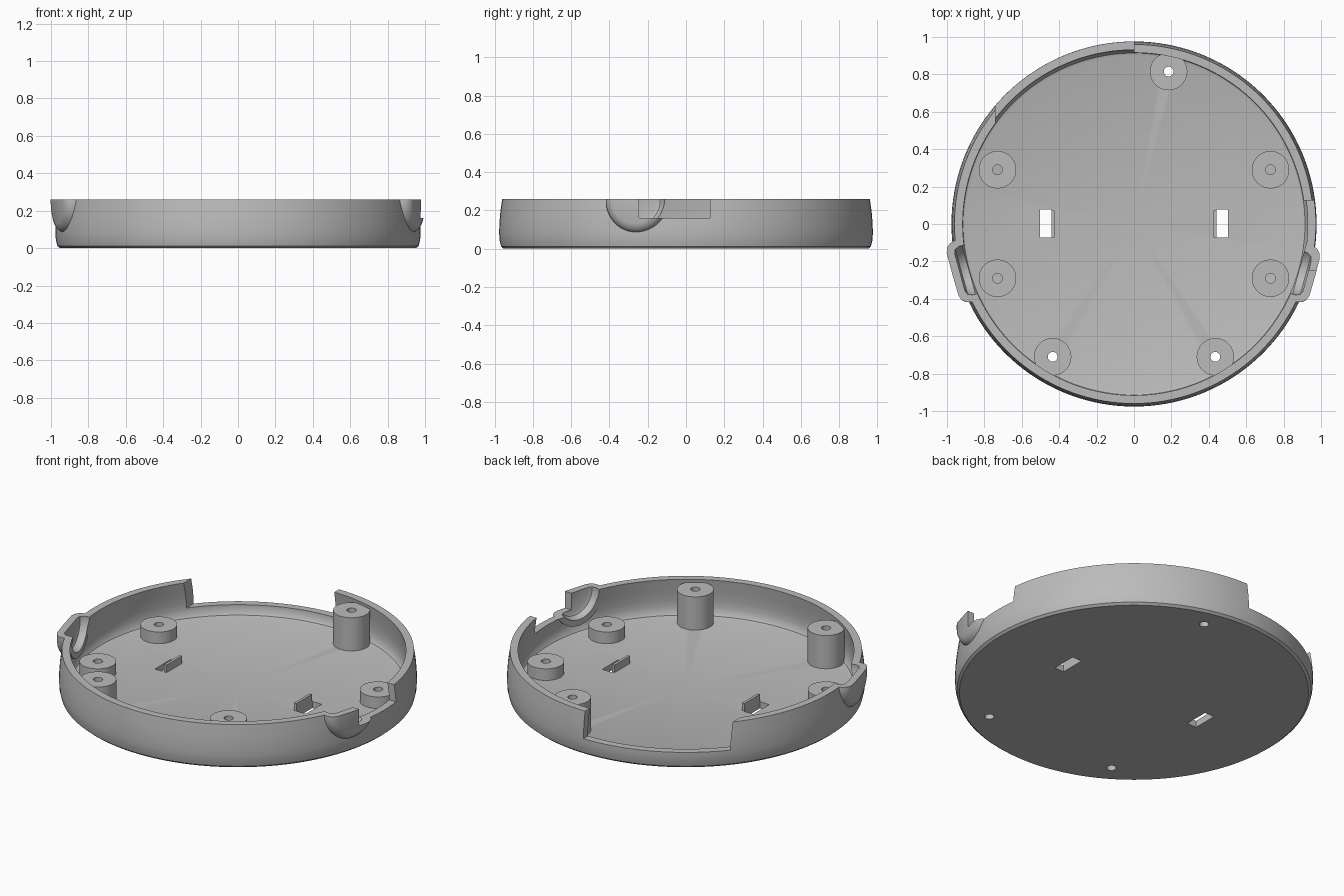
import bpy
import bmesh
import math
from mathutils import Matrix, Vector

if "Cube" in bpy.data.objects:
    bpy.data.objects.remove(bpy.data.objects["Cube"], do_unlink=True)

HEIGHT = 0.26
FLOOR = 0.04

grey = bpy.data.materials.new("light grey plastic")
grey.use_nodes = True
GREY = (0.5, 0.5, 0.5, 1)
grey.diffuse_color = GREY
grey.node_tree.nodes["Principled BSDF"].inputs["Base Color"].default_value = GREY


def finish(bm, name):
    bmesh.ops.recalc_face_normals(bm, faces=bm.faces)
    mesh = bpy.data.meshes.new(name)
    bm.to_mesh(mesh)
    bm.free()
    obj = bpy.data.objects.new(name, mesh)
    obj.data.materials.append(grey)
    bpy.context.collection.objects.link(obj)
    return obj


def lathe(name, profile, steps, closed=False, matrix=Matrix()):
    """Spin a (radius, height) profile around z, then place it."""
    bm = bmesh.new()
    verts = [bm.verts.new((r, 0, z)) for r, z in profile]
    edges = [bm.edges.new(pair) for pair in zip(verts, verts[1:])]
    if closed:
        edges.append(bm.edges.new((verts[-1], verts[0])))
    bmesh.ops.spin(bm, geom=verts + edges, cent=(0, 0, 0), axis=(0, 0, 1),
                   angle=math.tau, steps=steps, use_merge=True)
    bmesh.ops.remove_doubles(bm, verts=bm.verts, dist=1e-5)
    bm.transform(matrix)
    return finish(bm, name)


def box(name, low, high):
    bm = bmesh.new()
    low, high = Vector(low), Vector(high)
    bmesh.ops.create_cube(bm, size=1, matrix=Matrix.Translation((low + high) / 2)
                          @ Matrix.Diagonal((*(high - low), 1)))
    return finish(bm, name)


def rod(name, radius, bottom, top, matrix=Matrix(), steps=48):
    profile = [(0, bottom), (radius, bottom), (radius, top), (0, top)]
    return lathe(name, profile, steps, matrix=matrix)


def select(obj):
    bpy.ops.object.select_all(action="DESELECT")
    obj.select_set(True)
    bpy.context.view_layer.objects.active = obj


def combine(target, tool, operation="DIFFERENCE"):
    select(target)
    mod = target.modifiers.new(operation.lower(), "BOOLEAN")
    mod.object, mod.operation, mod.solver = tool, operation, "EXACT"
    bpy.ops.object.modifier_apply(modifier=mod.name)
    bpy.data.objects.remove(tool, do_unlink=True)


def shade(obj):
    select(obj)
    bpy.ops.object.shade_smooth_by_angle(angle=math.radians(30))


# Shallow round tray with bulging wall and filleted floor
tray = lathe("tray", [
    (0, 0), (0.952, 0), (0.966, 0.012), (0.974, 0.045), (0.976, 0.08),
    (0.975, 0.13), (0.97, 0.19), (0.96, HEIGHT),
    (0.916, HEIGHT), (0.926, 0.19), (0.932, 0.13), (0.931, 0.09),
    (0.924, 0.06), (0.914, 0.045), (0.9, FLOOR), (0, FLOOR)], 144)

# Hollow rounded cable bulges on both sides
for side in (1, -1):
    angle = math.radians(-15.5 if side > 0 else 195.5)
    radial = (Matrix.Translation((0, 0, 0.25)) @ Matrix.Rotation(angle, 4, "Z")
              @ Matrix.Rotation(math.pi / 2, 4, "Y"))
    bulge = lathe("bulge", [
        (0, 0.916), (0.17, 0.916), (0.17, 0.95), (0.163, 0.977),
        (0.145, 0.997), (0.12, 1.006), (0, 1.008)], 64, matrix=radial)
    combine(bulge, box("trim", (-2, -2, HEIGHT), (2, 2, 1)))
    combine(tray, bulge, "UNION")
    hollow = lathe("hollow", [
        (0, 0.8), (0.135, 0.8), (0.135, 0.935), (0.125, 0.957),
        (0.105, 0.966), (0, 0.966)], 64, matrix=radial)
    combine(tray, hollow)

# Openings in the rim
combine(tray, box("back_cut", (-0.74, 0.4, 0.1), (0, 1.2, 1)))
combine(tray, box("side_cut", (0.85, -0.245, 0.16), (1.2, 0.125, 1)))

# Slots in the floor, each with a small upright tab
for side, name in ((1, "left"), (-1, "right")):
    x0, x1 = sorted((side * 0.44, side * 0.503))
    combine(tray, box("slot", (x0, -0.073, -1), (x1, 0.078, 1)))
    x0, x1 = sorted((side * 0.424, side * 0.44))
    box(name + "_slot_tab", (x0, -0.073, 0.01), (x1, 0.073, 0.085))


def boss(name, x, y, top):
    place = Matrix.Translation((x, y, 0))
    tube = lathe(name, [(0.026, 0.02), (0.1, 0.02), (0.1, top), (0.026, top)],
                 48, closed=True, matrix=place)
    shade(tube)


# Low support posts with blind holes
for x, side in ((0.73, "left"), (-0.73, "right")):
    for y, end in ((0.29, "back"), (-0.29, "front")):
        boss(f"{end}_{side}_low_post", x, y, 0.11)

# Tall screw posts with holes through the floor
for name, x, y in (("back", 0.185, 0.815), ("front_left", 0.435, -0.71),
                   ("front_right", -0.435, -0.71)):
    combine(tray, rod("drill", 0.026, -1, 0.3, Matrix.Translation((x, y, 0))))
    boss(name + "_screw_post", x, y, 0.24)

shade(tray)
